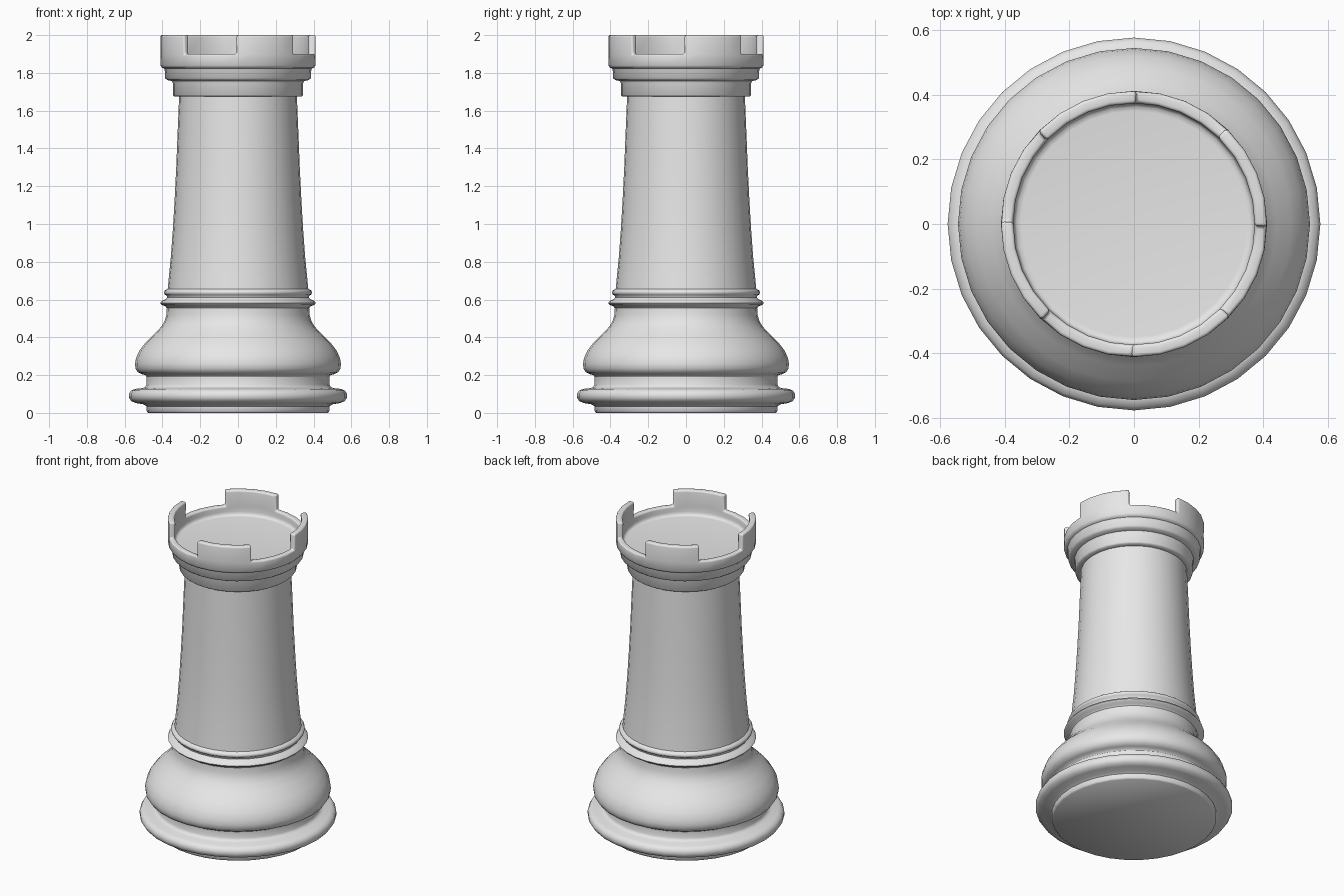
import bpy
import bmesh
import math

old = bpy.data.objects.get("Cube")
if old:
    bpy.data.objects.remove(old, do_unlink=True)

SEGMENTS = 32

grey = bpy.data.materials.new("light_grey")
grey.use_nodes = True
grey.diffuse_color = (0.8, 0.8, 0.8, 1)
grey.node_tree.nodes["Principled BSDF"].inputs["Base Color"].default_value = (0.8, 0.8, 0.8, 1)


def spin_angle(i, nudge=0.0):
    """Angle of one spoke; nudge widens the battlements a little."""
    shift = {0: -nudge, 4: nudge}.get(i % 8, 0)
    return i * math.tau / SEGMENTS + shift


def lathe(bm, profile, nudge=0.0, cap_start=False, cap_end=False):
    """Revolve (radius, height) points, listed from outside bottom to top."""
    rings = []
    for r, z in profile:
        angles = [spin_angle(i, nudge) for i in range(SEGMENTS)]
        rings.append([bm.verts.new((r * math.cos(a), r * math.sin(a), z)) for a in angles])
    strips = []
    for low, high in zip(rings, rings[1:]):
        strip = []
        for i in range(SEGMENTS):
            j = (i + 1) % SEGMENTS
            strip.append(bm.faces.new((low[i], low[j], high[j], high[i])))
        strips.append(strip)
    if cap_start:
        bm.faces.new(rings[0][::-1])
    if cap_end:
        bm.faces.new(rings[-1])
    return strips


def finish(name, bm, bevel=0.0):
    mesh = bpy.data.meshes.new(name)
    bm.normal_update()
    bm.to_mesh(mesh)
    bm.free()
    mesh.materials.append(grey)
    obj = bpy.data.objects.new(name, mesh)
    bpy.context.collection.objects.link(obj)
    bpy.ops.object.select_all(action="DESELECT")
    obj.select_set(True)
    bpy.context.view_layer.objects.active = obj
    if bevel:
        mod = obj.modifiers.new("soft_edges", "BEVEL")
        mod.width = bevel
        mod.segments = 3
        mod.limit_method = "ANGLE"
        mod.angle_limit = math.radians(60)
        bpy.ops.object.modifier_apply(modifier=mod.name)
    bpy.ops.object.shade_smooth_by_angle(angle=math.radians(50))
    return obj


def turned_part(name, profile, **caps):
    bm = bmesh.new()
    lathe(bm, profile, **caps)
    return finish(name, bm)


# Foot with its wide rounded rim
turned_part("foot", [
    (0.475, 0), (0.483, 0.008), (0.484, 0.035), (0.5, 0.045), (0.54, 0.052),
    (0.565, 0.062), (0.577, 0.08), (0.577, 0.1), (0.567, 0.118), (0.545, 0.127),
    (0.505, 0.131), (0.49, 0.138), (0.484, 0.15), (0.484, 0.19)], cap_start=True)

# Swelling cushion above the foot
turned_part("cushion", [
    (0.484, 0.19), (0.49, 0.2), (0.51, 0.205), (0.53, 0.215), (0.543, 0.235),
    (0.545, 0.26), (0.54, 0.29), (0.522, 0.33), (0.487, 0.375), (0.44, 0.42),
    (0.405, 0.458), (0.387, 0.49), (0.379, 0.52), (0.377, 0.555)])

# Two thin rings at the bottom of the shaft
turned_part("shaft_rings", [
    (0.377, 0.555), (0.385, 0.565), (0.405, 0.572), (0.412, 0.582), (0.405, 0.593),
    (0.385, 0.601), (0.375, 0.61), (0.377, 0.62), (0.389, 0.628), (0.393, 0.638),
    (0.388, 0.648), (0.372, 0.657)])

# Tapered shaft
turned_part("shaft", [
    (0.372, 0.657), (0.367, 0.71), (0.356, 0.82), (0.345, 0.97), (0.336, 1.12),
    (0.327, 1.3), (0.32, 1.48), (0.314, 1.62), (0.312, 1.675)])

# Stepped collar below the crown
turned_part("collar", [
    (0.312, 1.675), (0.338, 1.676), (0.345, 1.684), (0.345, 1.745), (0.35, 1.757),
    (0.375, 1.762), (0.386, 1.772), (0.388, 1.815), (0.393, 1.825)])

# Crown: hollow cup, with four battlements raised from its ledge
bm = bmesh.new()
strips = lathe(bm, [
    (0.388, 1.822), (0.402, 1.827), (0.411, 1.84), (0.412, 1.9), (0.374, 1.9),
    (0.374, 1.865), (0.371, 1.852), (0.364, 1.844), (0.35, 1.842)],
    nudge=math.radians(1), cap_end=True)
ledge = strips[3]
raised = [face for i, face in enumerate(ledge) if i % 8 < 4]
result = bmesh.ops.extrude_face_region(bm, geom=raised)
top_verts = [g for g in result["geom"] if isinstance(g, bmesh.types.BMVert)]
bmesh.ops.translate(bm, verts=top_verts, vec=(0, 0, 0.1))
bmesh.ops.delete(bm, geom=[f for f in raised if f.is_valid], context="FACES_ONLY")
bmesh.ops.recalc_face_normals(bm, faces=bm.faces[:])
finish("crown", bm, bevel=0.01)
